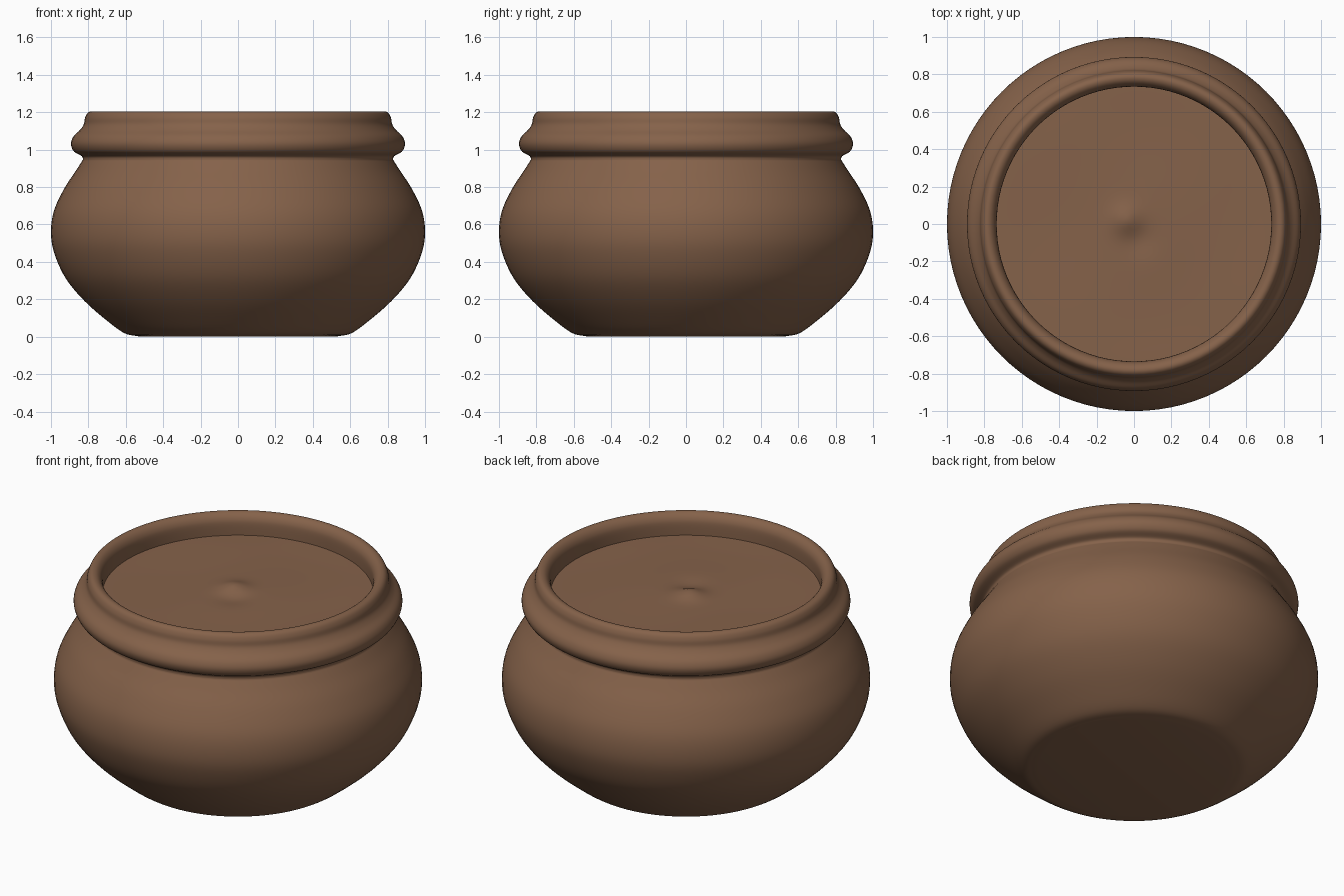
import bpy, bmesh, math
from mathutils import Vector

if "Cube" in bpy.data.objects:
    bpy.data.objects.remove(bpy.data.objects["Cube"])

SEG = 96


def clay():
    m = bpy.data.materials.new("brown clay")
    m.diffuse_color = (0.235, 0.122, 0.068, 1)
    m.use_nodes = True
    m.node_tree.nodes["Principled BSDF"].inputs["Base Color"].default_value = m.diffuse_color
    return m


def smooth_path(pts, steps=5):
    """Catmull-Rom curve through the profile points (radius, height)."""
    p = [Vector(q) for q in pts]
    p = [p[0]] + p + [p[-1]]
    out = []
    for i in range(1, len(p) - 2):
        a, b, c, d = p[i - 1:i + 3]
        for k in range(steps):
            t = k / steps
            out.append(0.5 * (2 * b + (c - a) * t + (2 * a - 5 * b + 4 * c - d) * t * t
                              + (3 * b - a - 3 * c + d) * t ** 3))
    return out + [p[-1]]


def lathe(name, profile, mat, height=None):
    """Spin a profile that starts and ends on the axis."""
    bm = bmesh.new()
    rings = []
    for r, z in profile:
        if r < 1e-4:
            rings.append([bm.verts.new((0, 0, z))])
        else:
            rings.append([bm.verts.new((r * math.cos(2 * math.pi * i / SEG),
                                        r * math.sin(2 * math.pi * i / SEG), z))
                          for i in range(SEG)])
    for a, b in zip(rings, rings[1:]):
        for i in range(SEG):
            j = (i + 1) % SEG
            quad = [a[i % len(a)], a[j % len(a)], b[j % len(b)], b[i % len(b)]]
            bm.faces.new(list(dict.fromkeys(quad)))
    if height:
        for v in bm.verts:
            v.co.z += height(v.co.x, v.co.y)
    me = bpy.data.meshes.new(name)
    bm.to_mesh(me)
    bm.free()
    me.materials.append(mat)
    ob = bpy.data.objects.new(name, me)
    bpy.context.collection.objects.link(ob)
    bpy.context.view_layer.objects.active = ob
    ob.select_set(True)
    bpy.ops.object.shade_smooth_by_angle(angle=math.radians(40))
    ob.select_set(False)
    return ob


mat = clay()

# Pot: flat base, round belly, pinched neck, bulging collar, rim, inner wall
belly = [(0.55, 0.005), (0.61, 0.02), (0.70, 0.085), (0.82, 0.19), (0.92, 0.31),
         (0.98, 0.44), (1.0, 0.55), (0.985, 0.67), (0.93, 0.79), (0.865, 0.89),
         (0.83, 0.945)]
collar = [(0.83, 0.945), (0.835, 0.965), (0.877, 0.99), (0.893, 1.03), (0.88, 1.07),
          (0.845, 1.105), (0.825, 1.135), (0.818, 1.17), (0.805, 1.195), (0.785, 1.205),
          (0.762, 1.198), (0.743, 1.175), (0.735, 1.14), (0.735, 1.06)]
profile = ([Vector((0, 0)), Vector((0.52, 0))] + smooth_path(belly)
           + smooth_path(collar)[1:])
lathe("pot", profile, mat)


# Filled top: shallow uneven surface with a small knob at the middle
def ripple(x, y):
    d2 = (x + 0.04) ** 2 + (y - 0.02) ** 2
    fade = max(0, 1 - (x * x + y * y) / 0.5)
    return (0.03 * math.exp(-d2 / 0.006)
            - 0.012 * math.exp(-((x - 0.03) ** 2 + (y + 0.08) ** 2) / 0.008)
            + 0.008 * fade * math.sin(5 * x + 1) * math.cos(4 * y))


top = [Vector((0.74 * (1 - i / 24), 1.08)) for i in range(25)]
lathe("filled_top", top, mat, ripple)
